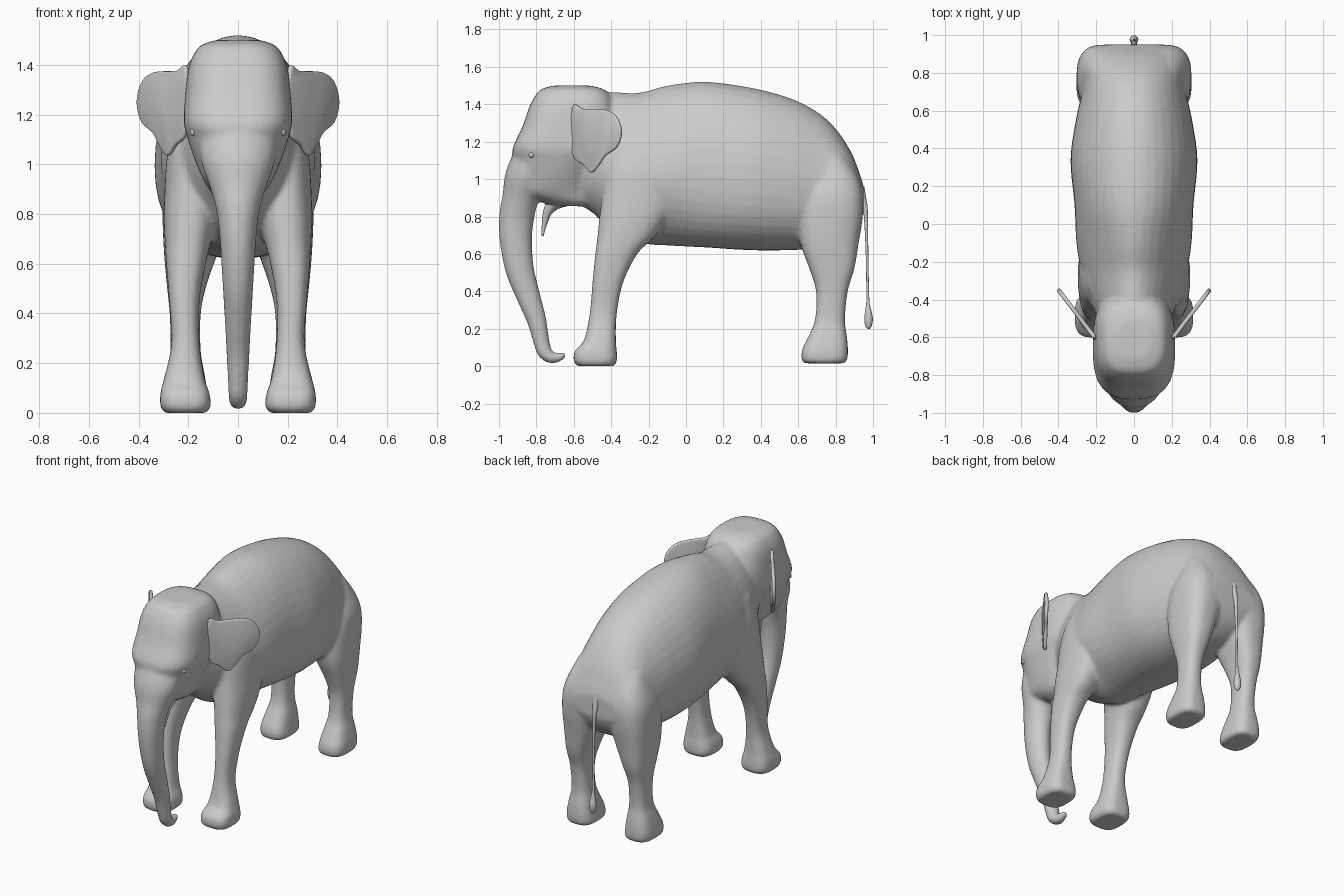
import bpy, bmesh
from math import sin, cos, pi
from mathutils import Vector

cube = bpy.data.objects.get("Cube")
if cube:
    bpy.data.objects.remove(cube, do_unlink=True)

grey = bpy.data.materials.new("skin_grey")
grey.use_nodes = True
grey.diffuse_color = (0.6, 0.6, 0.6, 1)
grey.node_tree.nodes["Principled BSDF"].inputs["Base Color"].default_value = (0.6, 0.6, 0.6, 1)


def spline(rows, steps=5, closed=False):
    """Catmull-Rom interpolation of rows of numbers."""
    rows = [Vector(r) for r in rows]
    n = len(rows)
    pick = (lambda i: rows[i % n]) if closed else (lambda i: rows[max(0, min(n - 1, i))])
    out = []
    for i in range(n if closed else n - 1):
        a, b, c, d = (pick(i + k) for k in (-1, 0, 1, 2))
        for k in range(steps):
            t = k / steps
            out.append(b + (c - a) * (t / 2) + (a * 2 - b * 5 + c * 4 - d) * (t * t / 2)
                       + (b * 3 - a - c * 3 + d) * (t ** 3 / 2))
    return out if closed else out + [rows[-1]]


def loft(bm, rows, axis=None, egg=0.0, sides=40):
    """Skin rings given as (x, y, z, half width, half depth, roundness)."""
    rows = spline(rows)
    side = Vector((1, 0, 0))
    rings = []
    for i, r in enumerate(rows):
        ahead = rows[min(i + 1, len(rows) - 1)]
        behind = rows[max(i - 1, 0)]
        tangent = Vector(axis) if axis else Vector((0, ahead[1] - behind[1], ahead[2] - behind[2]))
        depth = side.cross(tangent).normalized()
        ring = []
        for k in range(sides):
            c, s = cos(2 * pi * k / sides), sin(2 * pi * k / sides)
            u = abs(c) ** r[5] * (1 if c > 0 else -1)
            v = abs(s) ** r[5] * (1 if s > 0 else -1) - egg * c * c
            ring.append(bm.verts.new(Vector(r[:3]) + side * (r[3] * u) + depth * (r[4] * v)))
        rings.append(ring)
    for p, q in zip(rings, rings[1:]):
        for k in range(sides):
            j = (k + 1) % sides
            bm.faces.new((p[k], p[j], q[j], q[k]))
    bm.faces.new(rings[0][::-1])
    bm.faces.new(rings[-1])


def finish(bm, name):
    bmesh.ops.recalc_face_normals(bm, faces=bm.faces[:])
    mesh = bpy.data.meshes.new(name)
    bm.to_mesh(mesh)
    bm.free()
    mesh.materials.append(grey)
    ob = bpy.data.objects.new(name, mesh)
    bpy.context.collection.objects.link(ob)
    bpy.ops.object.select_all(action='DESELECT')
    ob.select_set(True)
    bpy.context.view_layer.objects.active = ob
    bpy.ops.object.shade_smooth_by_angle(angle=0.9)
    return ob


body = bmesh.new()

# Barrel: y, underside, back, half width; the neck has a ridged top
barrel = [(-.6, .88, 1.42, .13), (-.5, .82, 1.455, .19), (-.4, .73, 1.465, .235),
          (-.25, .66, 1.462, .28), (-.1, .645, 1.5, .305), (.1, .635, 1.52, .315),
          (.34, .62, 1.49, .336), (.55, .62, 1.435, .308), (.7, .63, 1.36, .275),
          (.8, .65, 1.27, .262), (.88, .7, 1.15, .25), (.925, .76, 1.04, .232),
          (.95, .82, .96, .17)]
loft(body, [(0, y, (a + b) / 2, w, (b - a) / 2, 1.1 if y < 0 else .95) for y, a, b, w in barrel],
     axis=(0, 1, 0), egg=.14)

# Head: height, front, back, half width, roundness
head = [(.855, -.74, -.5, .06, .9), (.88, -.78, -.48, .1, .9), (.93, -.955, -.46, .135, 1),
        (1, -.95, -.45, .167, 1), (1.1, -.93, -.42, .202, .85), (1.17, -.925, -.38, .218, .7),
        (1.28, -.875, -.36, .213, .68), (1.38, -.84, -.38, .201, .68), (1.44, -.81, -.4, .18, .68),
        (1.48, -.775, -.44, .148, .7), (1.5, -.71, -.51, .09, .8)]
loft(body, [(0, (f + b) / 2, z, w, (b - f) / 2, e) for z, f, b, w, e in head], axis=(0, 0, 1))

# Trunk: y, z, half width, half depth
trunk = [(-.82, 1.1, .16, .11), (-.86, 1, .145, .11), (-.885, .9, .11, .097),
         (-.905, .8, .084, .094), (-.91, .68, .072, .087), (-.89, .52, .062, .077),
         (-.845, .38, .054, .065), (-.8, .25, .047, .053), (-.775, .14, .042, .044),
         (-.755, .075, .039, .04), (-.715, .045, .035, .032), (-.675, .05, .028, .023),
         (-.645, .064, .018, .015)]
loft(body, [(0, y, z, w, d, 1) for y, z, w, d in trunk])

# Legs: height, front, back, inner, outer, roundness
front_leg = [(0, -.58, -.385, .13, .295, .7), (.025, -.6, -.37, .11, .312, .65),
             (.08, -.595, -.37, .115, .312, .65), (.14, -.545, -.375, .135, .297, .7),
             (.28, -.515, -.37, .155, .268, .8), (.45, -.5, -.335, .155, .277, .8),
             (.6, -.485, -.26, .13, .289, .8), (.68, -.475, -.18, .11, .294, .85),
             (.78, -.465, -.11, .09, .298, .85), (.9, -.45, -.06, .09, .295, .9),
             (1.05, -.43, -.08, .12, .283, 1), (1.2, -.38, -.15, .16, .24, 1)]
hind_leg = [(.015, .635, .845, .135, .288, .7), (.035, .618, .862, .12, .303, .65),
            (.09, .622, .866, .125, .303, .65), (.16, .655, .86, .135, .29, .7),
            (.25, .69, .85, .15, .272, .8), (.4, .695, .865, .15, .275, .8),
            (.52, .66, .9, .125, .287, .75), (.65, .615, .922, .08, .298, .75),
            (.8, .605, .945, .04, .304, .75), (.92, .62, .945, .03, .298, .8),
            (1.02, .66, .915, .05, .266, .9), (1.12, .7, .85, .08, .225, 1)]
for s in (1, -1):
    for leg in (front_leg, hind_leg):
        loft(body, [(s * (a + b) / 2, (f + r) / 2, z, (b - a) / 2, (r - f) / 2, e)
                    for z, f, r, a, b, e in leg], axis=(0, 0, 1))

# Blend the lofts into one continuous skin
skin = finish(body, "body")
remesh = skin.modifiers.new("blend", 'REMESH')
remesh.mode = 'VOXEL'
remesh.voxel_size = .011
remesh.use_smooth_shade = True
relax = skin.modifiers.new("relax", 'SMOOTH')
relax.factor = .5
relax.iterations = 9

# Hanging lower lip
lip = bmesh.new()
loft(lip, [(0, -.62, .91, .09, .05, 1), (0, -.69, .885, .065, .045, 1), (0, -.737, .83, .035, .026, 1),
           (0, -.757, .76, .018, .014, 1), (0, -.767, .695, .006, .005, 1)], sides=16)
finish(lip, "lower_lip")

# Tail with a tuft
tail = bmesh.new()
loft(tail, [(0, y, z, r, r, 1) for y, z, r in
            [(.925, .95, .03), (.943, .9, .02), (.96, .83, .012), (.968, .6, .007), (.972, .36, .008),
             (.974, .31, .014), (.976, .255, .023), (.976, .215, .017), (.976, .198, .005)]], sides=16)
finish(tail, "tail")

# Ears: flared plates, outline as y, z
outline = [(-.605, 1.385), (-.55, 1.376), (-.43, 1.37), (-.37, 1.33), (-.345, 1.25), (-.37, 1.17),
           (-.43, 1.125), (-.465, 1.075), (-.505, 1.035), (-.545, 1.075), (-.605, 1.14)]
ear = bmesh.new()
ear.faces.new([ear.verts.new((.205 + .76 * (y + .605), y, z)) for y, z in spline(outline, 4, True)])
ears = finish(ear, "ears")
thick = ears.modifiers.new("thickness", 'SOLIDIFY')
thick.thickness = .022
thick.offset = 0
edge = ears.modifiers.new("soft_rim", 'BEVEL')
edge.width = .008
edge.segments = 2
edge.limit_method = 'ANGLE'
edge.angle_limit = 1
ears.modifiers.new("mirror", 'MIRROR')

# Eyes
eye = bmesh.new()
bmesh.ops.create_uvsphere(eye, u_segments=16, v_segments=10, radius=.016)
bmesh.ops.translate(eye, verts=eye.verts, vec=(.178, -.825, 1.13))
eyes = finish(eye, "eyes")
eyes.modifiers.new("mirror", 'MIRROR')
